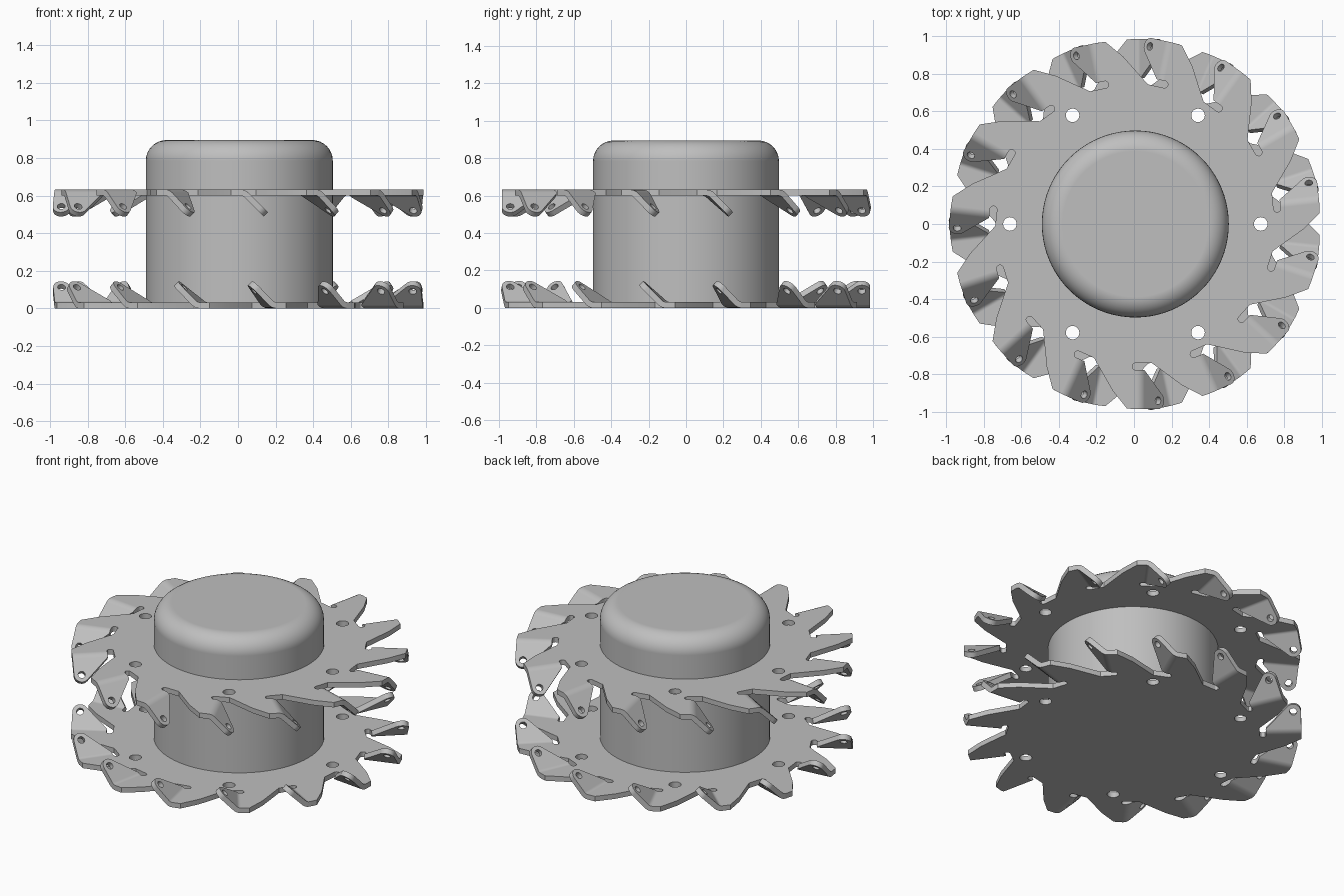
import bpy, bmesh, math
from mathutils import Vector, Matrix

cube = bpy.data.objects.get("Cube")
if cube:
    bpy.data.objects.remove(cube, do_unlink=True)

TEETH, TOP, THICK = 15, 0.632, 0.032
CENTRE = Vector((0.007, 0, 0))

steel = bpy.data.materials.new("grey_steel")
steel.use_nodes = True
steel.diffuse_color = (0.52, 0.52, 0.52, 1)
steel.node_tree.nodes["Principled BSDF"].inputs["Base Color"].default_value = (0.52, 0.52, 0.52, 1)


def make_object(name, bm):
    mesh = bpy.data.meshes.new(name)
    bm.to_mesh(mesh)
    bm.free()
    obj = bpy.data.objects.new(name, mesh)
    bpy.context.collection.objects.link(obj)
    mesh.materials.append(steel)
    return obj


def activate(obj):
    bpy.ops.object.select_all(action='DESELECT')
    obj.select_set(True)
    bpy.context.view_layer.objects.active = obj


def smooth(obj):
    activate(obj)
    bpy.ops.object.shade_smooth_by_angle(angle=math.radians(30))
    weighted = obj.modifiers.new("even_shading", 'WEIGHTED_NORMAL')
    weighted.keep_sharp = True
    weighted.weight = 100


# Tooth layout: bend line starts at ROOT and runs along ALONG; the tab folds towards ACROSS
ROOT = Vector((0.155, 0.761, TOP))
ALONG = Vector((0.21, 0.978, 0)).normalized()
ACROSS = Vector((-ALONG.y, ALONG.x, 0))
WIDTH, BEND, FOLD, STEPS = 0.208, 0.06, math.radians(45), 4
HOLE_U, HOLE_S, TIP = 0.163, 0.102, 0.045
SLOPE = ACROSS * math.cos(FOLD) - Vector((0, 0, math.sin(FOLD)))
NORMAL = ACROSS * math.sin(FOLD) + Vector((0, 0, math.cos(FOLD)))


def bend_point(u, angle):
    return (ROOT + ALONG * u + ACROSS * BEND * math.sin(angle)
            - Vector((0, 0, BEND * (1 - math.cos(angle)))))


def tab_point(u, s):
    return bend_point(u, FOLD) + SLOPE * s


# Toothed sheet with folded tabs
sheet = bmesh.new()
cutters = bmesh.new()
outline = []
for i in range(TEETH):
    turn = Matrix.Rotation(math.tau * i / TEETH, 4, 'Z')

    def vert(p):
        return sheet.verts.new(turn @ p)

    outer_side = [vert(Vector((0.303, 0.84, TOP))), vert(Vector((0.248, 0.95, TOP)))]
    rows = [(vert(bend_point(0, FOLD * k / STEPS)), vert(bend_point(WIDTH, FOLD * k / STEPS)))
            for k in range(STEPS + 1)]
    # relief slot at the inner end of the bend
    slot = []
    for k in range(1, 7):
        a = math.radians(90 - 30 * k)
        slot.append(vert(ROOT + 0.019 * Vector((math.cos(a), math.sin(a) - 1, 0))))
    slot.append(vert(ROOT + Vector((-0.088, -0.019, 0))))
    outline += outer_side + [rows[0][1], rows[0][0]] + slot
    for (a, b), (c, d) in zip(rows, rows[1:]):
        sheet.faces.new((a, b, d, c))
    # rounded tab end
    tip = []
    for k in range(10):
        a = math.radians(15 * k)
        tip.append(vert(tab_point(HOLE_U + TIP * math.cos(a), HOLE_S + TIP * math.sin(a))))
    sheet.faces.new([rows[-1][0], rows[-1][1]] + tip)
    # tab hole
    place = (Matrix.Translation(tab_point(HOLE_U, HOLE_S) - NORMAL * THICK / 2)
             @ NORMAL.to_track_quat('Z', 'Y').to_matrix().to_4x4())
    bmesh.ops.create_cone(cutters, cap_ends=True, segments=20, radius1=0.021, radius2=0.021,
                          depth=0.1, matrix=turn @ place)
sheet.faces.new(outline)
bmesh.ops.recalc_face_normals(sheet, faces=sheet.faces)
if max(sheet.faces, key=lambda f: f.calc_area()).normal.z < 0:
    bmesh.ops.reverse_faces(sheet, faces=sheet.faces)

# Ring of bolt holes
for i in range(6):
    a = math.tau * i / 6
    spot = Matrix.Translation((0.667 * math.cos(a), 0.667 * math.sin(a), TOP))
    bmesh.ops.create_cone(cutters, cap_ends=True, segments=24, radius1=0.036, radius2=0.036,
                          depth=0.2, matrix=spot)

upper = make_object("upper_toothed_plate", sheet)
cutter = make_object("hole_cutter", cutters)
cutter.hide_render = True
activate(upper)
solid = upper.modifiers.new("thickness", 'SOLIDIFY')
solid.thickness = THICK
solid.offset = -1
solid.use_even_offset = True
holes = upper.modifiers.new("holes", 'BOOLEAN')
holes.object = cutter
holes.operation = 'DIFFERENCE'
holes.solver = 'EXACT'
for name in ("thickness", "holes"):
    bpy.ops.object.modifier_apply(modifier=name)
bpy.data.objects.remove(cutter, do_unlink=True)

# Lower plate is the same part turned over
lower = bpy.data.objects.new("lower_toothed_plate", upper.data.copy())
bpy.context.collection.objects.link(lower)
lower.data.transform(Matrix.Translation((0, 0, TOP)) @ Matrix.Rotation(math.pi, 4, 'X'))

# Central drum with a rounded top edge
drum = bmesh.new()
bmesh.ops.create_cone(drum, cap_ends=True, segments=80, radius1=0.497, radius2=0.497, depth=0.885,
                      matrix=Matrix.Translation((0, 0, 0.4525)))
rim = [e for e in drum.edges if all(v.co.z > 0.8 for v in e.verts)]
bmesh.ops.bevel(drum, geom=rim, offset=0.11, segments=8, profile=0.5, affect='EDGES')
hub = make_object("central_drum", drum)

for part in (upper, lower, hub):
    part.location = CENTRE
    smooth(part)
